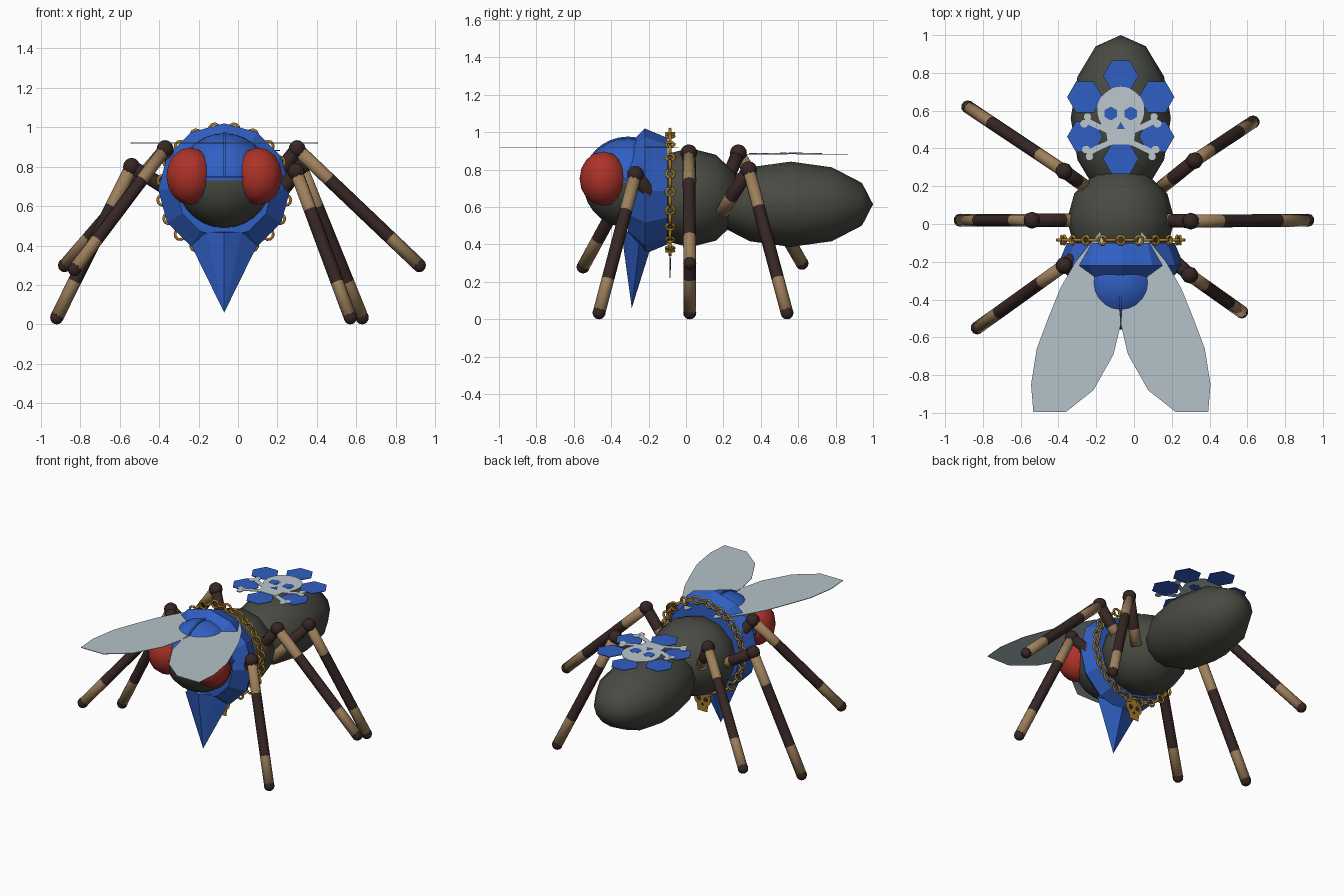
import bpy, bmesh, math
from mathutils import Vector, Matrix

if "Cube" in bpy.data.objects:
    bpy.data.objects.remove(bpy.data.objects["Cube"])

CX = -0.07  # body centre line


def material(name, r, g, b):
    m = bpy.data.materials.new(name)
    lin = [((c / 255 + 0.055) / 1.055) ** 2.4 for c in (r, g, b)]
    m.diffuse_color = (*lin, 1)
    m.use_nodes = True
    m.node_tree.nodes["Principled BSDF"].inputs["Base Color"].default_value = m.diffuse_color
    return m


BLUE = material("royal blue", 48, 95, 195)
RED = material("eye red", 172, 50, 40)
GREY = material("body charcoal", 72, 74, 66)
TAN = material("leg tan", 158, 128, 92)
BROWN = material("leg dark brown", 54, 38, 36)
GOLD = material("gold", 165, 122, 38)
WING = material("wing pale grey", 180, 194, 200)
BONE = material("bone white", 188, 200, 206)


def finish(name, bm, mats, smooth=False):
    bmesh.ops.recalc_face_normals(bm, faces=bm.faces)
    for f in bm.faces:
        f.smooth = smooth
    me = bpy.data.meshes.new(name)
    bm.to_mesh(me)
    bm.free()
    for m in mats:
        me.materials.append(m)
    ob = bpy.data.objects.new(name, me)
    bpy.context.collection.objects.link(ob)
    return ob


def ellipsoid(name, loc, radii, mat, seg=12, rings=6, along_y=False):
    bm = bmesh.new()
    bmesh.ops.create_uvsphere(bm, u_segments=seg, v_segments=rings, radius=1)
    if along_y:
        bmesh.ops.rotate(bm, verts=bm.verts, matrix=Matrix.Rotation(math.pi / 2, 3, 'X'))
    bmesh.ops.scale(bm, verts=bm.verts, vec=radii)
    bmesh.ops.translate(bm, verts=bm.verts, vec=loc)
    return finish(name, bm, [mat], True)


def plate(name, pts, mat, origin, thick=0.004, upright=False):
    """Thin flat plate from a 2D outline, lying flat or standing facing y."""
    bm = bmesh.new()
    ox, oy, oz = origin

    def place(u, v, w):
        return (ox + u, oy + w, oz + v) if upright else (ox + u, oy + v, oz + w)
    lo = [bm.verts.new(place(u, v, -thick / 2)) for u, v in pts]
    hi = [bm.verts.new(place(u, v, thick / 2)) for u, v in pts]
    bm.faces.new(lo)
    bm.faces.new(hi)
    for i in range(len(pts)):
        j = (i + 1) % len(pts)
        bm.faces.new((lo[i], lo[j], hi[j], hi[i]))
    return finish(name, bm, [mat])


def ngon(n, r, cx=0, cy=0, start=0):
    return [(cx + r * math.cos(start + math.tau * i / n),
             cy + r * math.sin(start + math.tau * i / n)) for i in range(n)]


def tube(name, a, b, r, stops):
    """Straight limb whose bands are (end fraction, 0 tan / 1 brown)."""
    a, b = Vector(a), Vector(b)
    q = (b - a).to_track_quat('Z', 'Y')
    bm = bmesh.new()
    rings = []
    for t in [0] + [s[0] for s in stops]:
        c = a.lerp(b, t)
        rings.append([bm.verts.new(c + q @ Vector((x, y, 0))) for x, y in ngon(8, r)])
    for k, (_, col) in enumerate(stops):
        for i in range(8):
            j = (i + 1) % 8
            f = bm.faces.new((rings[k][i], rings[k][j], rings[k + 1][j], rings[k + 1][i]))
            f.material_index = col
    bm.faces.new(rings[0])
    bm.faces.new(rings[-1])
    finish(name, bm, [TAN, BROWN], True)


# Body
ellipsoid("abdomen", (CX, 0.56, 0.615), (0.265, 0.44, 0.228), GREY, along_y=True)
ellipsoid("thorax", (CX, 0.02, 0.65), (0.285, 0.28, 0.265), GREY, along_y=True)

# Head with blue cap on its upper half
head = ellipsoid("head", (CX, -0.31, 0.73), (0.24, 0.24, 0.24), GREY, 20, 14)
head.data.materials.append(BLUE)
for p in head.data.polygons:
    p.material_index = int(p.center.z > 0.74)

# Crest along the cap and brim between the eyes
bm = bmesh.new()
bmesh.ops.create_cone(bm, cap_ends=True, segments=32, radius1=0.247, radius2=0.247, depth=0.012,
                      matrix=Matrix.Translation((CX, -0.31, 0.73)) @ Matrix.Rotation(math.pi / 2, 4, 'Y'))
bmesh.ops.bisect_plane(bm, geom=bm.verts[:] + bm.edges[:] + bm.faces[:],
                       plane_co=(0, 0, 0.755), plane_no=(0, 0, -1), clear_outer=True)
finish("cap_crest", bm, [BLUE])
plate("cap_brim", ngon(24, 0.25), BLUE, (CX, -0.31, 0.747), 0.009)

# Eyes
for s, n in ((-1, "left"), (1, "right")):
    ellipsoid(n + "_eye", (CX + s * 0.174, -0.442, 0.752), (0.125, 0.127, 0.145), RED, 10, 8)

# Faceted collar
bm = bmesh.new()
rings = [[bm.verts.new((CX + x, y, 0.685 + z)) for x, z in ngon(12, r)]
         for y, r in ((-0.10, 0.285), (-0.22, 0.335), (-0.31, 0.245))]
for lo, hi in zip(rings, rings[1:]):
    for i in range(12):
        j = (i + 1) % 12
        bm.faces.new((lo[i], lo[j], hi[j], hi[i]))
bm.faces.new(rings[0])
bm.faces.new(rings[-1])
finish("collar", bm, [BLUE])

# Pointed bib under the collar
bm = bmesh.new()
for p in ((-0.09, -0.31, 0.47), (0, -0.345, 0.465), (0.09, -0.31, 0.47), (0.167, -0.25, 0.40),
          (0, -0.19, 0.38), (-0.167, -0.25, 0.40), (0, -0.29, 0.06)):
    bm.verts.new((CX + p[0], p[1], p[2]))
bmesh.ops.convex_hull(bm, input=bm.verts)
finish("pointed_bib", bm, [BLUE])

# Wings
outline = [(-0.11, -0.04), (-0.24, -0.20), (-0.32, -0.34), (-0.385, -0.50), (-0.445, -0.66),
           (-0.475, -0.85), (-0.463, -0.995), (-0.29, -0.995), (-0.145, -0.88), (-0.038, -0.69),
           (0, -0.53), (-0.01, -0.38), (-0.05, -0.20)]
for s, n in ((1, "left"), (-1, "right")):
    plate(n + "_wing", [(s * x, y) for x, y in outline], WING, (CX, 0, 0.92))

# Legs: root, knee, foot
legs = {
    "left_front": ((-0.24, -0.12, 0.70), (-0.37, -0.22, 0.89), (-0.83, -0.55, 0.28)),
    "left_middle": ((-0.28, 0.02, 0.64), (-0.54, 0.02, 0.80), (-0.92, 0.02, 0.035)),
    "left_rear": ((-0.26, 0.20, 0.70), (-0.37, 0.28, 0.89), (-0.88, 0.62, 0.30)),
    "right_front": ((0.14, -0.13, 0.58), (0.295, -0.27, 0.775), (0.57, -0.465, 0.035)),
    "right_middle": ((0.15, 0.02, 0.70), (0.30, 0.015, 0.89), (0.92, 0.02, 0.30)),
    "right_rear": ((0.14, 0.19, 0.57), (0.32, 0.335, 0.80), (0.63, 0.54, 0.035)),
}
for n, (root, knee, foot) in legs.items():
    tube(n + "_upper_leg", root, knee, 0.036, [(0.35, 0), (1, 1)])
    tube(n + "_lower_leg", knee, foot, 0.034, [(0.26, 0), (0.76, 1), (1, 0)])
    ellipsoid(n + "_knee", knee, (0.045,) * 3, BROWN, 10, 8)
    ellipsoid(n + "_foot", foot, (0.035,) * 3, BROWN, 10, 8)


# Chain of alternating links
def link(bm, mat4, major=0.03, minor=0.008, n=10, m=5):
    g = [[bm.verts.new(mat4 @ Vector(((major + minor * math.cos(math.tau * j / m)) * math.cos(math.tau * i / n),
                                      (major + minor * math.cos(math.tau * j / m)) * math.sin(math.tau * i / n),
                                      minor * math.sin(math.tau * j / m)))) for j in range(m)] for i in range(n)]
    for i in range(n):
        for j in range(m):
            k, l = (i + 1) % n, (j + 1) % m
            bm.faces.new((g[i][j], g[k][j], g[k][l], g[i][l]))


bm = bmesh.new()
for i in range(40):
    a = math.tau * i / 40
    rot = Matrix.Rotation(a, 4, 'Y') @ Matrix.Translation((0, 0, 0.315))
    if i % 2:
        rot = rot @ Matrix.Rotation(math.pi / 2, 4, 'X')
    link(bm, Matrix.Translation((CX, -0.085, 0.68)) @ rot, 0.026 if i % 2 else 0.022)
finish("chain", bm, [GOLD], True)


# Skull emblem: round cranium with a narrower jaw, sockets and nose
def skull(name, origin, s, bone, hole, upright):
    dome = [(0.127 * s * math.cos(t), 0.127 * s * math.sin(t))
            for t in (math.radians(-50 + 280 * i / 20) for i in range(21))]
    jaw = [(-0.07 * s, -0.18 * s), (0.07 * s, -0.18 * s)]
    plate(name, dome + jaw, bone, origin, 0.004, upright)
    for sx in (-1, 1):
        plate(name + "_socket", ngon(6, 0.037 * s, sx * 0.053 * s, -0.015 * s, math.pi / 6),
              hole, origin, 0.008, upright)
    plate(name + "_nose", ngon(3, 0.026 * s, 0, -0.085 * s, math.pi / 2), hole, origin, 0.008, upright)


skull("emblem_skull", (CX, 0.60, 0.887), 1, BONE, BLUE, False)
skull("pendant_skull", (CX, -0.085, 0.315), 0.52, GOLD, BROWN, True)

# Crossed bones with knobbed ends
for s in (-1, 1):
    a, b = Vector((-s * 0.175, 0.375)), Vector((s * 0.185, 0.55))
    d = (b - a).normalized()
    w = Vector((-d.y, d.x))
    plate("crossed_bone", [a + w * 0.016, a - w * 0.016, b - w * 0.016, b + w * 0.016],
          BONE, (CX, 0, 0.886 + s * 0.0005))
    for e in (a, b):
        for k in (-1, 1):
            c = e + w * 0.02 * k
            plate("bone_knob", ngon(10, 0.022, c.x, c.y), BONE, (CX, 0, 0.8865 + k * 0.0005))

# Six hexagon tiles around the skull
for x, y in ((0, 0.785), (-0.19, 0.672), (0.19, 0.672), (-0.19, 0.462), (0.19, 0.462), (0, 0.345)):
    plate("hexagon_tile", ngon(6, 0.094, x, y), BLUE, (CX, 0, 0.882))
